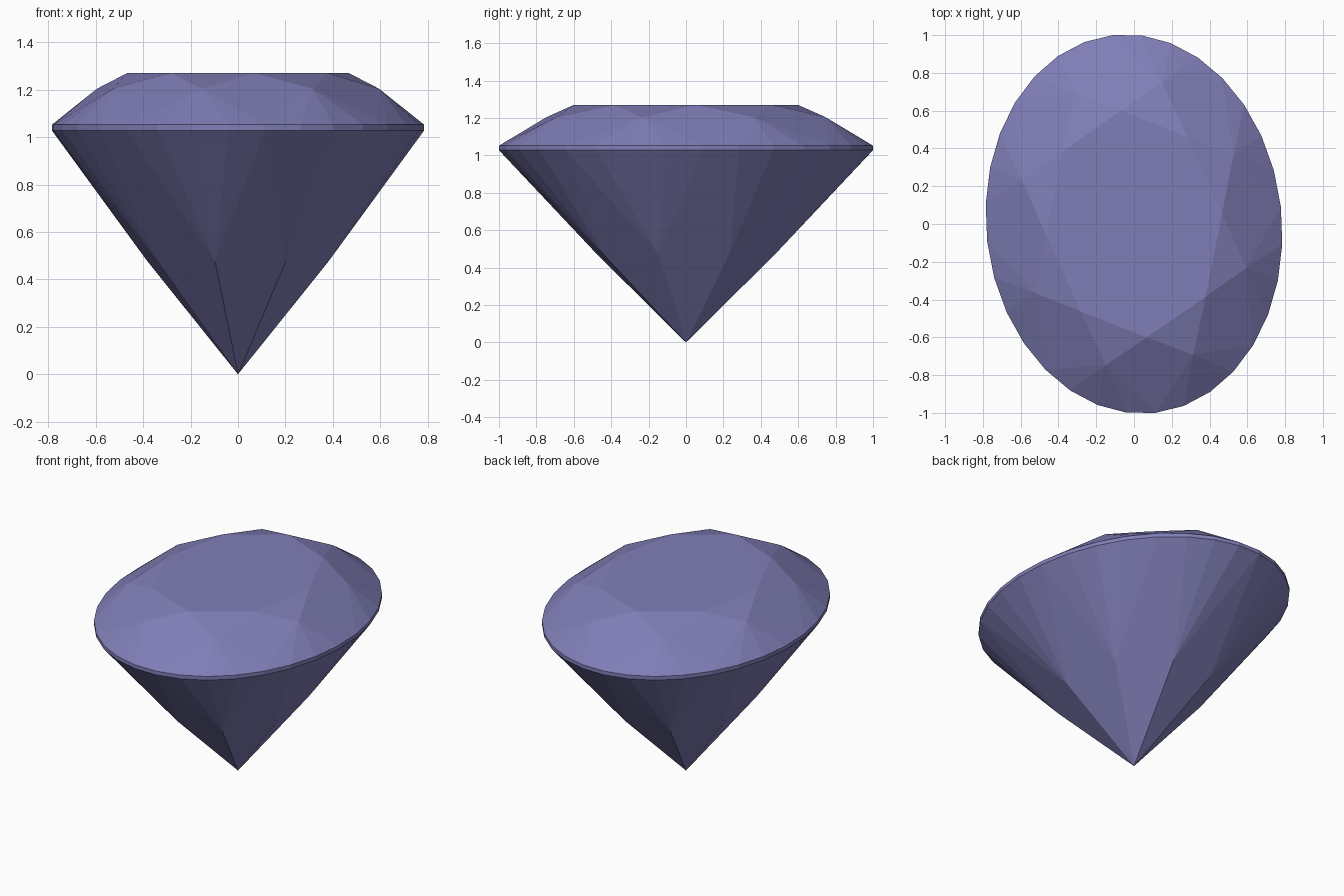
import bpy, bmesh, math

cube = bpy.data.objects.get("Cube")
if cube:
    bpy.data.objects.remove(cube, do_unlink=True)

SEGMENTS = 32
STEP = 2 * math.pi / SEGMENTS
MAINS = 8                     # main facets around the stone
PER = SEGMENTS // MAINS       # rim edges per main facet

violet = bpy.data.materials.new("violet_gem")
violet.use_nodes = True
colour = (0.216, 0.208, 0.47, 1)
violet.diffuse_color = colour
violet.node_tree.nodes["Principled BSDF"].inputs["Base Color"].default_value = colour

bm = bmesh.new()


def ring(count, radius, z, shift=0.0):
    """Slightly skewed oval ring of vertices."""
    verts = []
    for i in range(count):
        a = STEP * (0.5 + shift + i * SEGMENTS / count)
        c, s = radius * math.cos(a), radius * math.sin(a)
        verts.append(bm.verts.new((0.785 * c - 0.037 * s, 1.004 * s - 0.008 * c, z)))
    return verts


table = ring(MAINS, 0.6, 1.27)
crown = ring(MAINS, 0.78, 1.204, PER / 2)
rim_top = ring(SEGMENTS, 1.0, 1.052)
rim_low = ring(SEGMENTS, 1.0, 1.028)
pavilion = ring(MAINS, 0.5, 0.475, PER / 2)
culet = bm.verts.new((0, 0, 0))

# Table and girdle band
bm.faces.new(table)
for i in range(SEGMENTS):
    j = (i + 1) % SEGMENTS
    bm.faces.new((rim_low[i], rim_low[j], rim_top[j], rim_top[i]))

for k in range(MAINS):
    n = (k + 1) % MAINS
    # Star facet, crown kite and pavilion kite
    bm.faces.new((table[k], crown[k], table[n]))
    bm.faces.new((table[k], crown[k - 1], rim_top[k * PER], crown[k]))
    bm.faces.new((culet, pavilion[k], rim_low[k * PER], pavilion[k - 1]))
    # Fans of small facets between the kites and the girdle
    for i in range(k * PER, (k + 1) * PER):
        j = (i + 1) % SEGMENTS
        bm.faces.new((crown[k], rim_top[i], rim_top[j]))
        bm.faces.new((pavilion[k], rim_low[j], rim_low[i]))

bmesh.ops.recalc_face_normals(bm, faces=bm.faces)
mesh = bpy.data.meshes.new("cut_gem")
bm.to_mesh(mesh)
bm.free()
mesh.materials.append(violet)
gem = bpy.data.objects.new("cut_gem", mesh)
bpy.context.collection.objects.link(gem)
